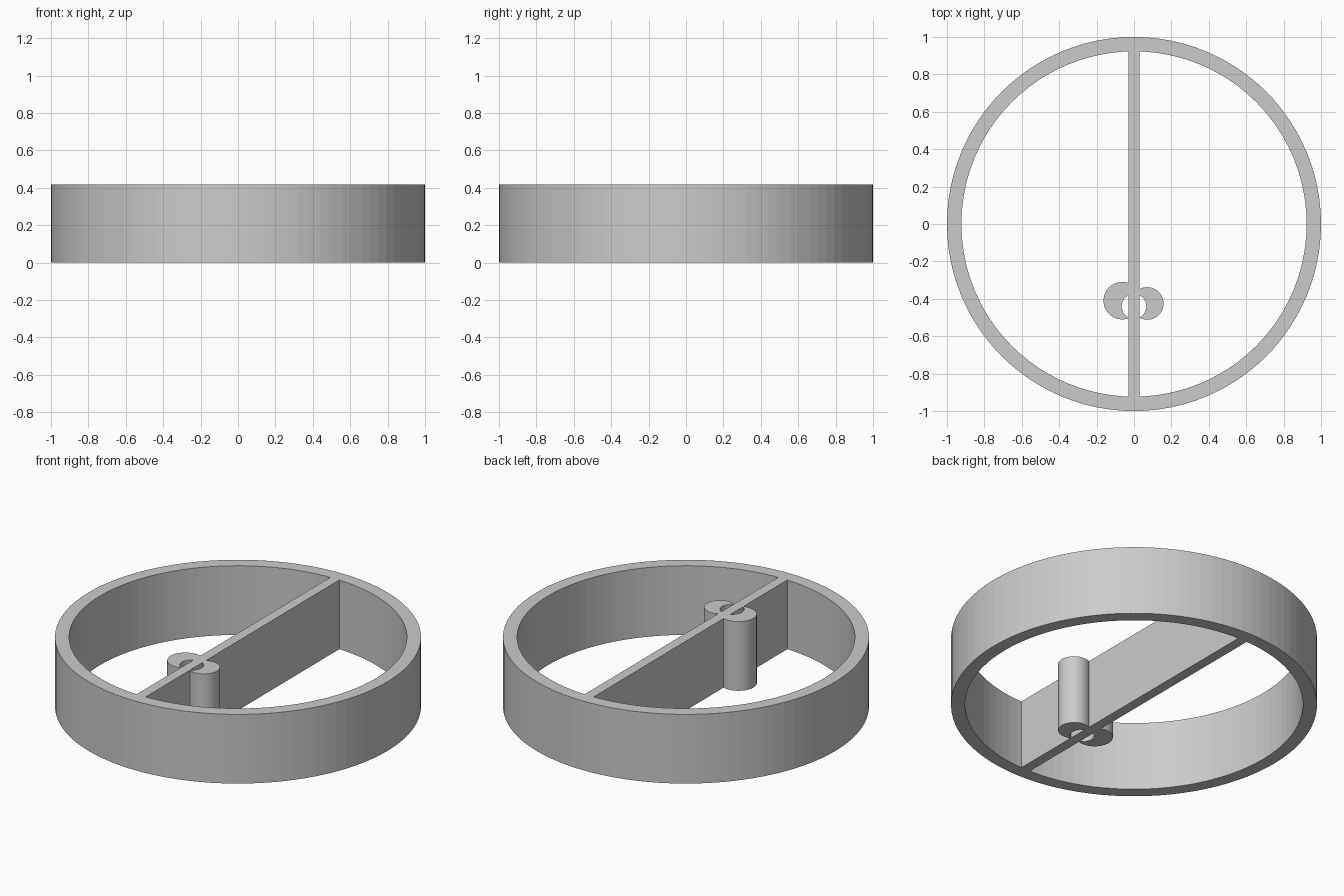
import bpy, bmesh
from math import acos, cos, sin, pi

if "Cube" in bpy.data.objects:
    bpy.data.objects.remove(bpy.data.objects["Cube"])

H = 0.417      # overall height
BAR = 0.03     # half thickness of the dividing wall


def arc(cx, cy, r, a0, a1, n):
    return [(cx + r * cos(a0 + (a1 - a0) * i / n),
             cy + r * sin(a0 + (a1 - a0) * i / n)) for i in range(n + 1)]


def extrude(name, outline):
    """Closed upright prism from a flat outline."""
    bm = bmesh.new()
    face = bm.faces.new([bm.verts.new((x, y, 0)) for x, y in outline])
    top = bmesh.ops.extrude_face_region(bm, geom=[face], use_keep_orig=True)
    for v in top["geom"]:
        if isinstance(v, bmesh.types.BMVert):
            v.co.z = H
    return finish(name, bm)


def finish(name, bm):
    bmesh.ops.recalc_face_normals(bm, faces=bm.faces)
    mesh = bpy.data.meshes.new(name)
    bm.to_mesh(mesh)
    bm.free()
    ob = bpy.data.objects.new(name, mesh)
    bpy.context.collection.objects.link(ob)
    return ob


def ring(name, outer, inner, n=96):
    """Square-section ring: four loops joined by quads."""
    bm = bmesh.new()
    loops = [[bm.verts.new((r * cos(2 * pi * i / n), r * sin(2 * pi * i / n), z))
              for i in range(n)]
             for r, z in ((outer, 0), (outer, H), (inner, H), (inner, 0))]
    for k in range(4):
        a, b = loops[k], loops[(k + 1) % 4]
        for i in range(n):
            j = (i + 1) % n
            bm.faces.new((a[i], a[j], b[j], b[i]))
    return finish(name, bm)


def crescent(name, side, cx, cy, r, hole_y=-0.44, hole_r=0.066):
    """Crescent post standing against one face of the wall."""
    a = acos((BAR - cx) / r)
    b = acos(BAR / hole_r)
    pts = arc(cx, cy, r, -a, a, 40) + arc(0, hole_y, hole_r, b, -b, 20)
    return extrude(name, [(side * x, y) for x, y in pts])


# Outer rim
ring("outer_rim", 1.0, 0.923)

# Wall across the middle, ends sunk into the rim
extrude("dividing_wall", [(-BAR, -0.95), (BAR, -0.95), (BAR, 0.95), (-BAR, 0.95)])

# Pair of crescent posts around a shared round hole
crescent("left_crescent", -1, 0.063, -0.41, 0.1)
crescent("right_crescent", 1, 0.071, -0.425, 0.087)
